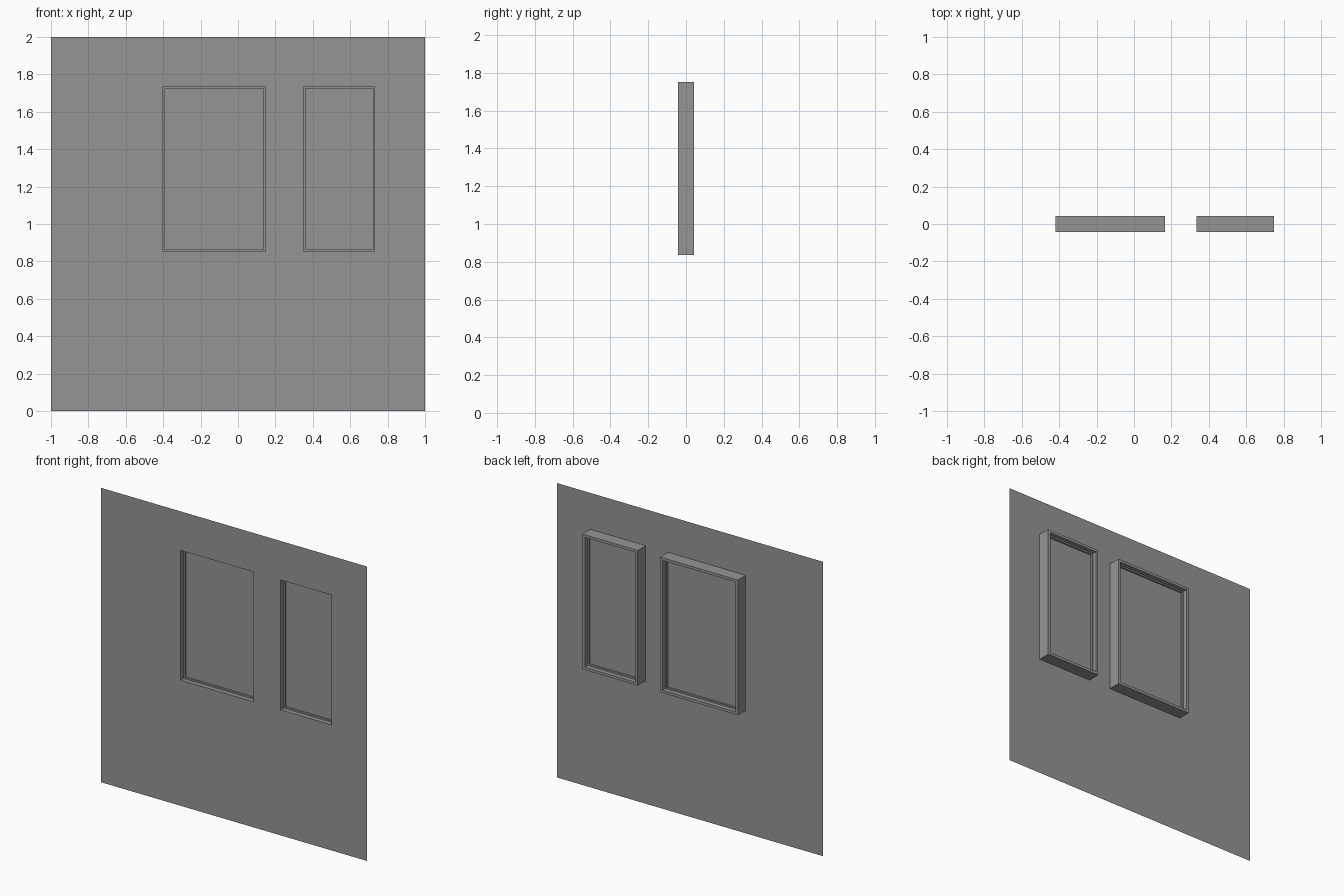
import bpy, bmesh

if "Cube" in bpy.data.objects:
    bpy.data.objects.remove(bpy.data.objects["Cube"])

Y_FRONT, Y_BACK = -0.0425, 0.0425
Z0, Z1 = 0.835, 1.753
WINDOWS = {"wide": (-0.419, 0.165), "narrow": (0.333, 0.749)}

grey = bpy.data.materials.new("plain grey")
grey.diffuse_color = (0.3, 0.3, 0.3, 1)
grey.use_nodes = True
grey.node_tree.nodes["Principled BSDF"].inputs["Base Color"].default_value = grey.diffuse_color


def finish(name, bm):
    me = bpy.data.meshes.new(name)
    bm.to_mesh(me)
    bm.free()
    me.materials.append(grey)
    ob = bpy.data.objects.new(name, me)
    bpy.context.collection.objects.link(ob)


def rect(bm, x0, x1, z0, z1, y):
    return [bm.verts.new((x, y, z)) for x, z in ((x0, z0), (x1, z0), (x1, z1), (x0, z1))]


def ring(name, x0, x1, z0, z1, profile):
    """Sweep a closed (inset, y) profile around a rectangle."""
    bm = bmesh.new()
    loops = [rect(bm, x0 + d, x1 - d, z0 + d, z1 - d, y) for d, y in profile]
    for a, b in zip(loops, loops[1:] + loops[:1]):
        for i in range(4):
            j = (i + 1) % 4
            bm.faces.new((a[i], a[j], b[j], b[i]))
    bmesh.ops.recalc_face_normals(bm, faces=bm.faces)
    finish(name, bm)


# Wall: thin sheet split on a grid, with the window openings left out
bm = bmesh.new()
xs = [-1, *WINDOWS["wide"], *WINDOWS["narrow"], 1]
zs = [0, Z0, Z1, 2]
for i in range(5):
    for k in range(3):
        if not (k == 1 and i in (1, 3)):
            bm.faces.new(rect(bm, xs[i], xs[i + 1], zs[k], zs[k + 1], Y_FRONT))
bmesh.ops.remove_doubles(bm, verts=bm.verts, dist=1e-5)
bmesh.ops.dissolve_limit(bm, angle_limit=0.01, verts=bm.verts, edges=bm.edges)
finish("wall", bm)

for name, (x0, x1) in WINDOWS.items():
    # Frame: flush with the wall in front, with a glazing stop halfway back
    ring(name + "_window_frame", x0, x1, Z0, Z1,
         [(0, Y_FRONT), (0.018, Y_FRONT), (0.018, -0.012), (0.028, -0.012),
          (0.028, 0.012), (0.018, 0.012), (0.018, Y_BACK), (0, Y_BACK)])
    # Pane
    bm = bmesh.new()
    bm.faces.new(rect(bm, x0 + 0.028, x1 - 0.028, Z0 + 0.028, Z1 - 0.028, 0))
    finish(name + "_window_pane", bm)
